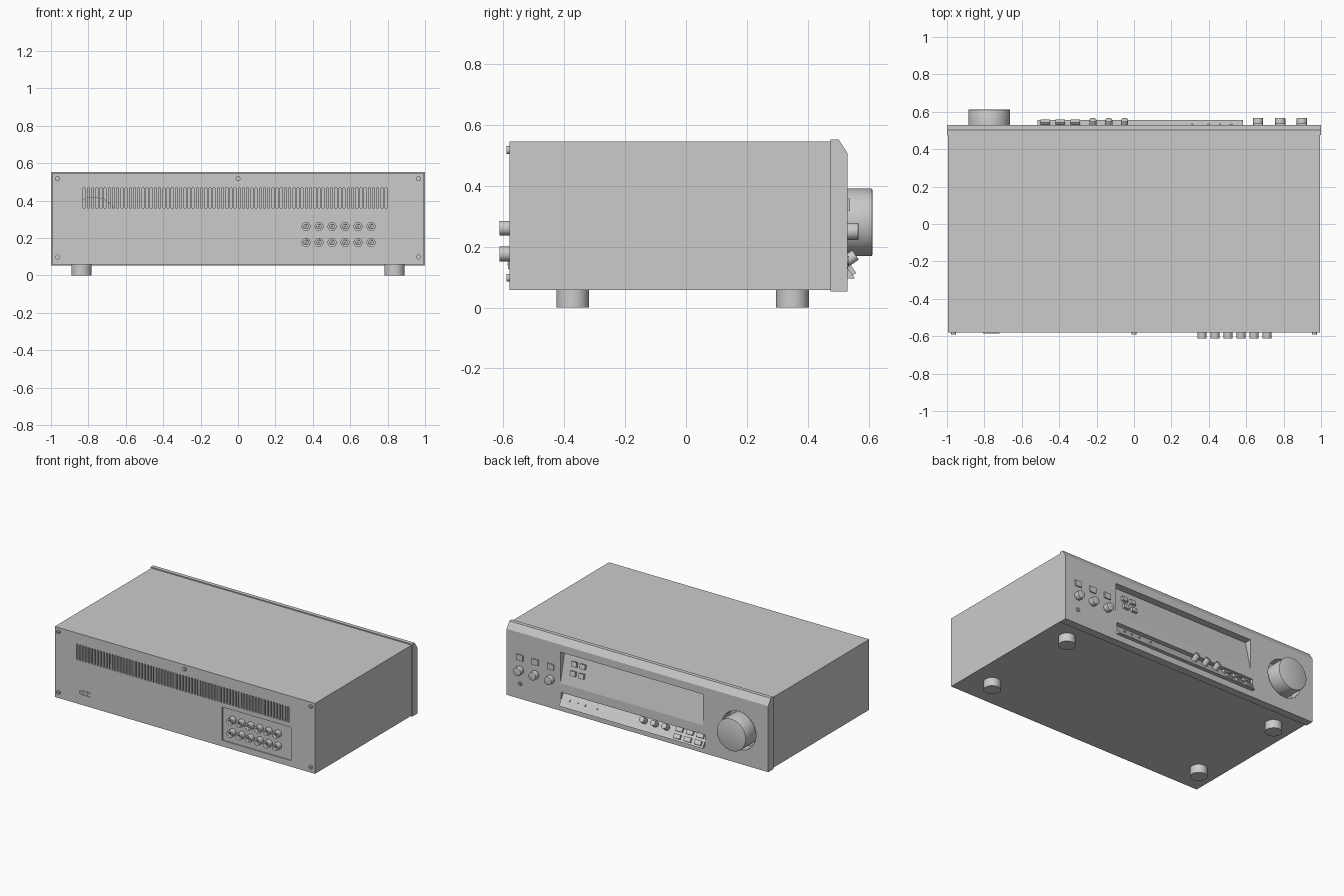
import bpy, bmesh, math
from mathutils import Vector

if "Cube" in bpy.data.objects:
    bpy.data.objects.remove(bpy.data.objects["Cube"])

mat = bpy.data.materials.new("plain grey")
mat.diffuse_color = (0.6, 0.6, 0.6, 1)
mat.use_nodes = True
mat.node_tree.nodes["Principled BSDF"].inputs["Base Color"].default_value = mat.diffuse_color


def finish(o, name):
    o.name = name
    o.data.materials.clear()
    o.data.materials.append(mat)
    return o


def box(name, x, y, z):
    """Box from its (min, max) on each axis."""
    bpy.ops.mesh.primitive_cube_add(size=1, location=[sum(r) / 2 for r in (x, y, z)])
    o = bpy.context.object
    o.scale = [r[1] - r[0] for r in (x, y, z)]
    bpy.ops.object.transform_apply(location=False, rotation=False)
    return finish(o, name)


def cyl(name, base, axis, r, h, n=24, bevel=0):
    """Cylinder standing on a base point along an axis."""
    d = Vector(axis).normalized()
    bpy.ops.mesh.primitive_cylinder_add(vertices=n, radius=r, depth=h,
                                        location=Vector(base) + d * h / 2,
                                        rotation=d.to_track_quat('Z', 'Y').to_euler())
    o = bpy.context.object
    if bevel:
        m = o.modifiers.new("bevel", 'BEVEL')
        m.width, m.segments = bevel, 2
        bpy.ops.object.modifier_apply(modifier="bevel")
    bpy.ops.object.shade_smooth_by_angle()
    return finish(o, name)


def prism(name, pts, a, b, axis='x'):
    """Extrude a profile along x (points y,z) or along y (points x,z)."""
    bm = bmesh.new()
    place = (lambda p, t: (t, *p)) if axis == 'x' else (lambda p, t: (p[0], t, p[1]))
    f = bm.faces.new([bm.verts.new(place(p, a)) for p in pts])
    g = bmesh.ops.extrude_face_region(bm, geom=[f])
    shift = (b - a, 0, 0) if axis == 'x' else (0, b - a, 0)
    bmesh.ops.translate(bm, vec=shift, verts=[v for v in g['geom'] if isinstance(v, bmesh.types.BMVert)])
    bmesh.ops.recalc_face_normals(bm, faces=bm.faces)
    me = bpy.data.meshes.new(name)
    bm.to_mesh(me)
    bm.free()
    o = bpy.data.objects.new(name, me)
    bpy.context.collection.objects.link(o)
    return finish(o, name)


def cut(target, cutter):
    m = target.modifiers.new("cut", 'BOOLEAN')
    m.operation, m.solver, m.object = 'DIFFERENCE', 'EXACT', cutter
    bpy.context.view_layer.objects.active = target
    bpy.ops.object.modifier_apply(modifier="cut")
    bpy.data.objects.remove(cutter)


def tilted_button(name, x, y, z, w, h, depth, tilt):
    o = box(name, (x - w / 2, x + w / 2), (y - depth, y + depth), (z - h / 2, z + h / 2))
    o.rotation_euler.x = tilt
    return o


# Hollow case with vent slots and a shallow connector recess at the rear
case = box("case", (-.995, .995), (-.58, .476), (.058, .545))
cut(case, box("cavity", (-.983, .983), (-.565, .6), (.07, .533)))
slots = box("slots", (-.828, -.817), (-.62, -.54), (.36, .468))
arr = slots.modifiers.new("array", 'ARRAY')
arr.count, arr.use_relative_offset, arr.use_constant_offset = 73, False, True
arr.constant_offset_displace = (.02242, 0, 0)
bpy.context.view_layer.objects.active = slots
bpy.ops.object.modifier_apply(modifier="array")
cut(case, slots)
cut(case, box("connector_recess", (.285, .81), (-.6, -.573), (.1, .33)))

# Front panel with chamfered top edge
panel = prism("front_panel", [(.475, .052), (.53, .052), (.53, .508), (.502, .552), (.475, .552)], -1, 1)
KX, KZ = -.774, .28
well = cyl("knob_well", (KX, .44, KZ), (0, 1, 0), .139, .06, 48)
for part in (panel, well):
    cut(part, cyl("well_cutter", (KX, .452, KZ), (0, 1, 0), .132, .12, 48))

# Sloping display recess
cut(panel, prism("display_cutter", [(.53, .242), (.48, .457), (.56, .457), (.56, .242)], -.5, .589))

# Sloping control ledge: sunk at the top, standing out at the bottom
cut(panel, prism("ledge_cutter", [(.497, .18), (.56, .18), (.56, .088)], -.515, .583))
prism("control_ledge", [(.515, .1536), (.555, .095), (.515, .095)], -.515, .583)

# Volume knob
cyl("volume_knob", (KX, .452, KZ), (0, 1, 0), .111, .16, 64, .004)

# Input knobs with push buttons above and a headphone socket below
for x in (.663, .781, .898):
    cyl("selector_knob", (x, .52, .25), (0, 1, 0), .028, .046, 32, .002)
    box("push_button", (x - .025, x + .025), (.52, .538), (.318, .358))
cyl("headphone_socket", (.898, .52, .155), (0, 1, 0), .015, .016)
cut(bpy.context.object, cyl("socket_hole", (.898, .53, .155), (0, 1, 0), .009, .03))

# Buttons on the display slope
for x in (.435, .5):
    for z in (.325, .385):
        tilted_button("display_button", x, .53 - (z - .242) * .2326, z, .04, .032, .016, math.atan2(.05, .215))

# Knobs, buttons and indicator pins on the control ledge
TILT = math.atan2(.058, .085)


def ledge_y(z):
    return .497 + (.18 - z) * .058 / .085


NORMAL = (0, math.cos(TILT), math.sin(TILT))
for x in (-.05, -.135, -.22):
    cyl("ledge_knob", (x, ledge_y(.145) - .005, .145), NORMAL, .019, .05, 24, .0015)
for x in (-.315, -.395, -.475):
    for z in (.118, .157):
        tilted_button("ledge_button", x, ledge_y(z), z, .05, .03, .014, TILT)
for x in (.31, .4, .46, .52):
    cyl("indicator_pin", (x, ledge_y(.135) - .003, .135), NORMAL, .006, .01, 12)

# Feet
for x in (-.837, .837):
    for y in (-.372, .35):
        cyl("foot", (x, y, 0), (0, 0, 1), .054, .06, 32)

# Rear connectors: collar, open sleeve and centre pin
for i in range(6):
    for z in (.176, .261):
        x = .364 + i * .0694
        sleeve = cyl("connector_sleeve", (x, -.57, z), (0, -1, 0), .024, .042)
        cut(sleeve, cyl("sleeve_hole", (x, -.59, z), (0, -1, 0), .012, .04))
        cyl("connector_pin", (x, -.585, z), (0, -1, 0), .005, .02, 12)

# Rear screws with a cross slot
for x, z in ((-.965, .517), (.965, .517), (-.965, .098), (.965, .098), (0, .517)):
    screw = cyl("screw", (x, -.575, z), (0, -1, 0), .013, .015, 20)
    cut(screw, box("screw_slot", (x - .009, x + .009), (-.6, -.586), (z - .002, z + .002)))

# Mains inlet
inlet = prism("mains_inlet", [(-.79, .127), (-.72, .127), (-.72, .158), (-.79, .158), (-.807, .15), (-.807, .135)],
              -.575, -.585, 'y')
cut(inlet, prism("inlet_cutter", [(-.788, .131), (-.724, .131), (-.724, .154), (-.788, .154), (-.802, .148),
                                  (-.802, .137)], -.581, -.6, 'y'))
for x in (-.78, -.745):
    cyl("inlet_pin", (x, -.578, .1425), (0, -1, 0), .004, .008, 12)
